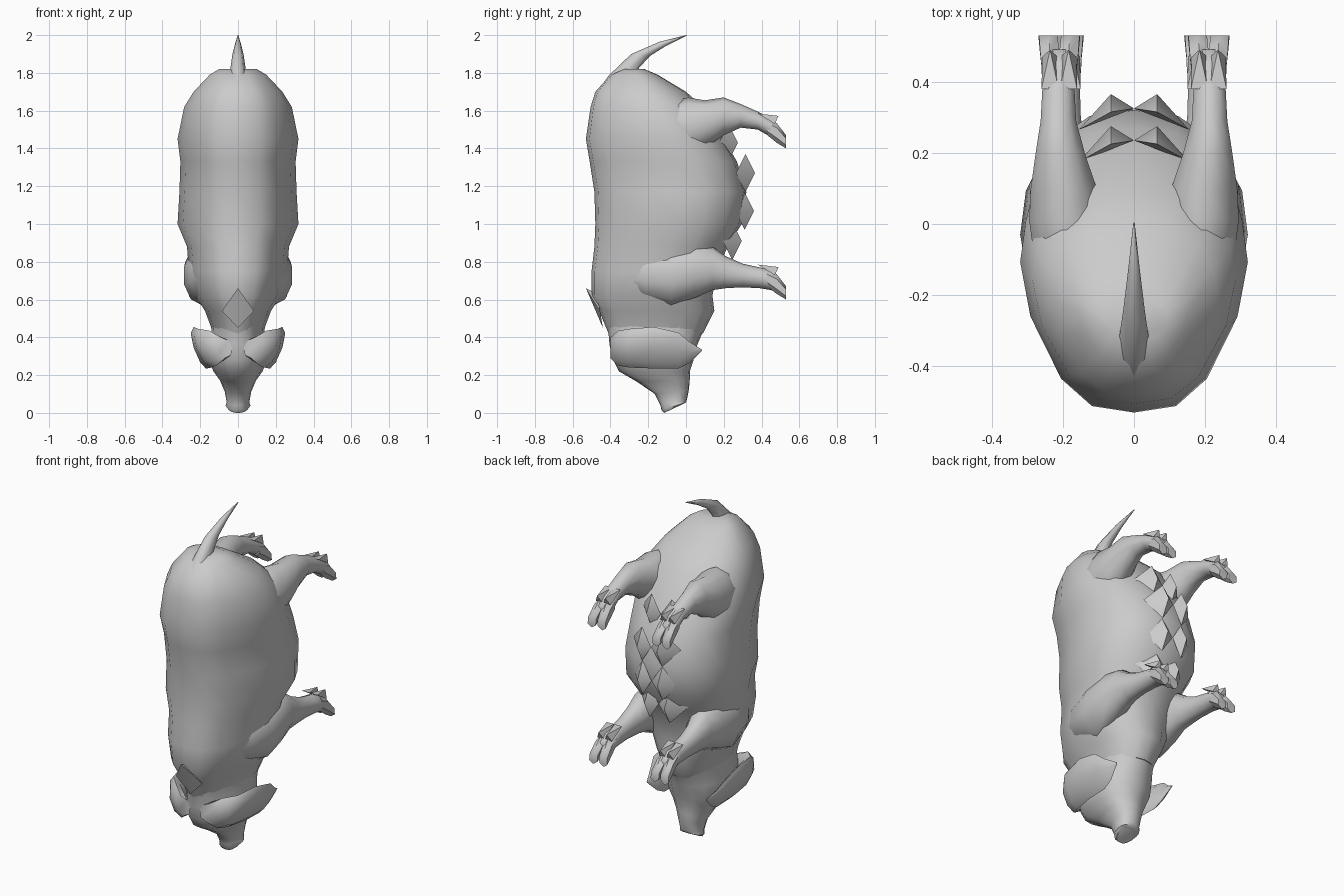
import bpy, bmesh, math
from mathutils import Vector

# cross-sections as (side, along) pairs: side -1..1, along 0..1
HALF = [(0, 0), (.37, .025), (.64, .13), (.91, .37), (1, .58), (.95, .74), (.77, .88), (.4, .98), (0, 1)]
TORSO = HALF + [(-u, t) for u, t in HALF[-2:0:-1]]
def oval(n):
    return [(math.sin(i * math.tau / n), .5 - .5 * math.cos(i * math.tau / n)) for i in range(n)]


def loft(name, rings, shape, mirror=False, angle=50):
    """Each ring is (point a, point b, half width in x); shape spans a to b."""
    bm = bmesh.new()
    loops = []
    for a, b, w in rings:
        a, b = Vector(a), Vector(b)
        loops.append([bm.verts.new(a.lerp(b, t) + Vector((u * w, 0, 0))) for u, t in shape])
    n = len(shape)
    for p, q in zip(loops, loops[1:]):
        for i in range(n):
            bm.faces.new((p[i], p[(i + 1) % n], q[(i + 1) % n], q[i]))
    bm.faces.new(loops[0])
    bm.faces.new(loops[-1])
    return finish(name, bm, mirror, angle)


def finish(name, bm, mirror=False, angle=50):
    bmesh.ops.recalc_face_normals(bm, faces=bm.faces)
    me = bpy.data.meshes.new(name)
    bm.to_mesh(me)
    bm.free()
    ob = bpy.data.objects.new(name, me)
    bpy.context.collection.objects.link(ob)
    if mirror:
        ob.modifiers.new("mirror", 'MIRROR').use_mirror_merge = False
    bpy.context.view_layer.objects.active = ob
    ob.select_set(True)
    bpy.ops.object.shade_smooth_by_angle(angle=math.radians(angle))
    ob.select_set(False)
    return ob


def spike(name, tip, base, mirror=True):
    bm = bmesh.new()
    vs = [bm.verts.new(p) for p in base]
    t = bm.verts.new(tip)
    bm.faces.new(vs)
    for i in range(len(vs)):
        bm.faces.new((vs[i - 1], vs[i], t))
    return finish(name, bm, mirror, 50)


# torso: z, half width, back y, belly y
body = [(1.82, .10, -.33, -.22), (1.79, .15, -.40, -.15), (1.70, .235, -.48, .0), (1.62, .285, -.505, .09),
        (1.45, .32, -.53, .20), (1.33, .305, -.51, .27), (1.17, .31, -.485, .32), (1.0, .32, -.48, .295),
        (.88, .27, -.485, .22), (.75, .26, -.50, .165), (.62, .225, -.50, .14), (.54, .175, -.46, .15),
        (.42, .13, -.41, .09)]
loft("body", [((0, a, z), (0, b, z), w) for z, w, a, b in body], TORSO)

# head and snout: z, half width, top y, jaw y, tilt of the ring
head = [(.50, .145, -.44, .125, 0), (.42, .14, -.41, .085, 0), (.36, .155, -.405, .06, 0), (.28, .155, -.385, .04, 0),
        (.22, .13, -.355, .02, 0), (.165, .095, -.26, .02, .01), (.10, .07, -.165, .015, .02),
        (.04, .06, -.135, .005, .03), (.015, .066, -.13, 0, .04), (0, .055, -.115, -.02, .045)]
loft("head", [((0, a, z), (0, b, z + s), w) for z, w, a, b, s in head], TORSO)

# ears: y, low z, high z, low x, high x, half thickness
ear = [(-.40, .29, .40, .07, .09, .05), (-.36, .25, .435, .115, .15, .06), (-.3, .24, .445, .14, .21, .045),
       (-.17, .235, .455, .165, .235, .035),
       (-.04, .235, .425, .17, .24, .022), (.02, .265, .375, .175, .22, .015), (.085, .328, .335, .19, .195, .003)]
loft("ear", [((xl, y, l), (xh, y, h), w) for y, l, h, xl, xh, w in ear], oval(8), True)

# legs: y, low z, high z, inner x, outer x
hind = [(-.24, 1.40, 1.56, .10, .22), (-.1, 1.36, 1.64, .08, .285), (.01, 1.35, 1.67, .08, .30),
        (.1, 1.40, 1.655, .10, .295),
        (.2, 1.47, 1.67, .135, .28), (.29, 1.51, 1.635, .160, .265), (.38, 1.50, 1.595, .165, .26),
        (.45, 1.46, 1.56, .158, .263), (.49, 1.43, 1.52, .157, .265)]
front = [(-.36, .67, .80, .10, .17), (-.22, .61, .85, .10, .255), (-.08, .57, .885, .09, .29),
         (.05, .61, .895, .09, .285), (.14, .65, .88, .11, .268), (.21, .66, .83, .135, .258),
         (.30, .665, .79, .147, .25), (.39, .66, .77, .15, .247), (.45, .65, .76, .145, .252),
         (.49, .63, .72, .145, .255)]
for name, rows, xc, dz in (("hind", hind, .21, 0), ("front", front, .20, -.8)):
    loft(name + "_leg", [(((i + o) / 2, y, l), ((i + o) / 2, y, h), (o - i) / 2)
                         for y, l, h, i, o in rows], oval(10), True)
    for s, side in ((-1, "inner"), (1, "outer")):
        # cloven toes and dewclaws
        x = xc + s * .026
        loft(f"{name}_{side}_toe", [((x, .43, 1.47 + dz), (x, .43, 1.555 + dz), .026),
                                    ((x + s * .002, .48, 1.43 + dz), (x, .48, 1.535 + dz), .031),
                                    ((x + s * .008, .53, 1.40 + dz), (x + s * .004, .53, 1.47 + dz), .03)],
             oval(6), True, 50)
        spike(f"{name}_{side}_dewclaw", (x, .49, 1.572 + dz),
              [(x - .024, .38, 1.585 + dz), (x + .024, .38, 1.585 + dz),
               (x + .022, .47, 1.53 + dz), (x - .022, .47, 1.53 + dz)])

# teats in two rows: z, tip y
for i, (z, tip) in enumerate([(1.43, .275), (1.27, .365), (1.07, .36), (.91, .295)]):
    spike(f"teat_{i + 1}", (.065, tip, z),
          [(0, tip - .04, z), (.065, tip - .05, z - .1), (.155, tip - .10, z), (.065, tip - .05, z + .1)])

# tail: upper edge, lower edge, half width
tail = [((-.47, 1.70), (-.24, 1.74), .06), ((-.41, 1.785), (-.25, 1.825), .043), ((-.29, 1.90), (-.19, 1.89), .03),
        ((-.14, 1.965), (-.11, 1.94), .016), ((0, 2.0), (.005, 1.998), .002)]
loft("tail", [((0, *a), (0, *b), w) for a, b, w in tail], oval(8))

# pointed tuft on the nape
spike("nape_tuft", (0, -.53, .66), [(-.085, -.455, .54), (0, -.44, .45), (.085, -.455, .54), (0, -.47, .63)], False)
